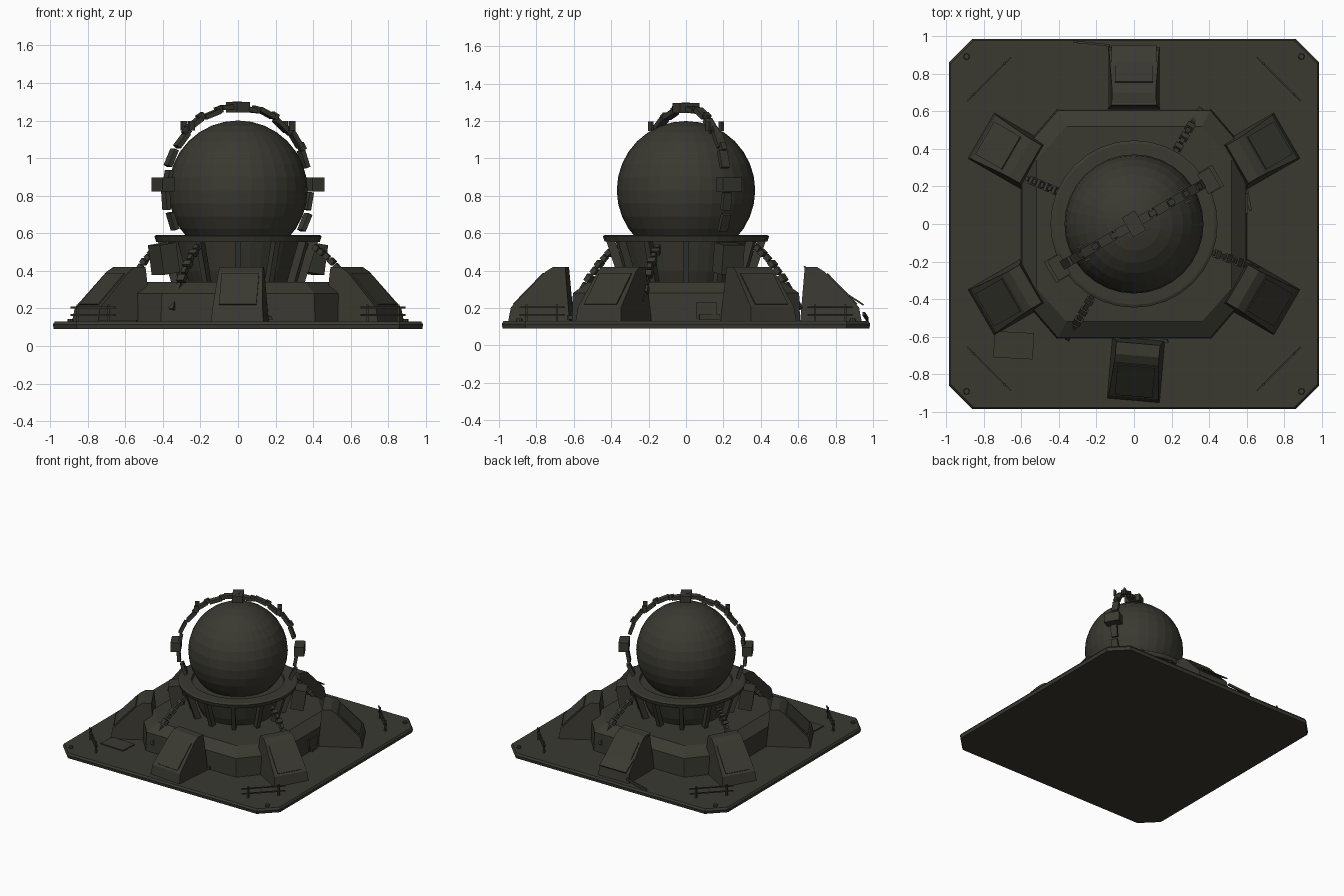
import bpy, bmesh
from math import radians, sin, cos, pi, atan2
from mathutils import Vector, Matrix

cube = bpy.data.objects.get("Cube")
if cube:
    bpy.data.objects.remove(cube, do_unlink=True)

paint = bpy.data.materials.new("dark olive metal")
paint.use_nodes = True
COLOUR = (0.042, 0.041, 0.031, 1)
paint.diffuse_color = COLOUR
bsdf = next(n for n in paint.node_tree.nodes if n.type == 'BSDF_PRINCIPLED')
bsdf.inputs["Base Color"].default_value = COLOUR


def finish(name, bm, matrix=Matrix()):
    bmesh.ops.recalc_face_normals(bm, faces=bm.faces)
    mesh = bpy.data.meshes.new(name)
    bm.to_mesh(mesh)
    bm.free()
    mesh.materials.append(paint)
    obj = bpy.data.objects.new(name, mesh)
    obj.matrix_world = matrix
    bpy.context.collection.objects.link(obj)
    return obj


def loft(name, rings, matrix=Matrix(), closed=False):
    """Skin a list of equal-length point rings; caps the ends or joins them."""
    bm = bmesh.new()
    rows = [[bm.verts.new(p) for p in ring] for ring in rings]
    n = len(rows[0])
    pairs = list(zip(rows, rows[1:])) + ([(rows[-1], rows[0])] if closed else [])
    for a, b in pairs:
        for i in range(n):
            j = (i + 1) % n
            bm.faces.new((a[i], a[j], b[j], b[i]))
    if not closed:
        bm.faces.new(rows[0][::-1])
        bm.faces.new(rows[-1])
    return finish(name, bm, matrix)


def box(name, size, matrix):
    bm = bmesh.new()
    bmesh.ops.create_cube(bm, size=1)
    bmesh.ops.scale(bm, vec=size, verts=bm.verts)
    return finish(name, bm, matrix)


def beam(name, a, b, width, depth):
    a, b = Vector(a), Vector(b)
    rot = (b - a).to_track_quat('Z', 'Y').to_matrix().to_4x4()
    return box(name, (width, depth, (b - a).length), Matrix.Translation((a + b) / 2) @ rot)


def turn(degrees):
    return Matrix.Rotation(radians(degrees), 4, 'Z')


def circle(r, z, n=32):
    return [(r * cos(2 * pi * i / n), r * sin(2 * pi * i / n), z) for i in range(n)]


def octagon(x, y, cx, cy, z):
    return [(x, -y + cy, z), (x, y - cy, z), (x - cx, y, z), (-x + cx, y, z),
            (-x, y - cy, z), (-x, -y + cy, z), (-x + cx, -y, z), (x - cx, -y, z)]


# Ground slab with clipped corners
loft("base_slab", [octagon(0.98, 0.98, 0.125, 0.125, 0.09),
                   octagon(0.985, 0.985, 0.125, 0.125, 0.115),
                   octagon(0.975, 0.975, 0.12, 0.12, 0.13)])

# Stepped plinth
loft("plinth", [octagon(0.60, 0.61, 0.19, 0.22, 0.125),
                octagon(0.595, 0.605, 0.19, 0.22, 0.28),
                octagon(0.52, 0.52, 0.16, 0.18, 0.34)])
box("plinth_hatch", (0.015, 0.11, 0.09), Matrix.Translation((0.60, 0.11, 0.185)))

# Bowl, collar ring and slanted struts beneath the sphere
loft("bowl", [circle(0.27, 0.335), circle(0.30, 0.40), circle(0.345, 0.57)])
loft("collar_ring", [circle(0.34, 0.565), circle(0.435, 0.555), circle(0.445, 0.585),
                     circle(0.43, 0.592), circle(0.345, 0.592)], closed=True)
for k in range(12):
    m = turn(30 * k)
    beam("ring_strut", m @ Vector((0.33, 0, 0.335)), m @ Vector((0.405, 0, 0.565)), 0.03, 0.045)

# Sphere
bm = bmesh.new()
bmesh.ops.create_uvsphere(bm, u_segments=32, v_segments=16, radius=0.37)
finish("sphere", bm, Matrix.Translation((0, 0, 0.83)))

# Six wedge buttresses with a panel on each slope
profile = [(0.61, 0.125), (0.94, 0.125), (0.925, 0.205), (0.74, 0.395), (0.70, 0.42), (0.635, 0.42)]
for k in range(6):
    m = turn(30 + 60 * k)
    if k == 4:
        m = Matrix.Translation((0.01, 0, 0)) @ m @ Matrix.Translation((0.78, 0, 0)) @ turn(-5) @ Matrix.Translation((-0.78, 0, 0))
    sides = [[(r, s * (0.14 - 0.08 * (z - 0.125)), z) for r, z in profile] for s in (-1, 1)]
    loft("buttress", sides, m)
    slope = Matrix.Translation((0.834, 0, 0.302)) @ Matrix.Rotation(atan2(0.19, 0.185), 4, 'Y')
    box("buttress_panel", (0.23, 0.2, 0.009), m @ slope)
box("loose_panel", (0.38, 0.24, 0.009),
    Matrix.Translation((0, 0.79, 0.32)) @ Matrix.Rotation(radians(-33), 4, 'X') @ turn(90))

# Segmented arch over the sphere
arch = Matrix.Translation((0, 0, 0.83)) @ turn(30)


def on_arch(deg, r):
    a = radians(deg)
    return arch @ Vector((r * cos(a), 0, r * sin(a)))


for i in range(16):
    start = -30 + 15 * i
    if start == 0:
        continue
    r = 0.435 if i % 2 else 0.445
    beam("arch_link", on_arch(start + 1, r), on_arch(start + 13.5, r + 0.005), 0.05, 0.026)
    if 30 <= start <= 135:
        beam("arch_joint", on_arch(start - 2, r + 0.008), on_arch(start + 3, r + 0.008), 0.03, 0.035)
box("arch_crown", (0.08, 0.12, 0.055), arch @ Matrix.Translation((0, 0, 0.44)))
for s in (-1, 1):
    box("arch_side_box", (0.075, 0.12, 0.075), arch @ Matrix.Translation((0.46 * s, 0, 0.03)))
    box("arch_foot_box", (0.10, 0.13, 0.16),
        arch @ Matrix.Translation((0.455 * s, 0, -0.365)) @ Matrix.Rotation(0.15 * s, 4, 'Y'))
    for side in (-1, 1):
        fin = on_arch(90 + 42 * s, 0.46) + turn(30) @ Vector((0, 0.04 * side, 0))
        box("arch_fin", (0.035, 0.012, 0.05), Matrix.Translation(fin) @ turn(30))

# Chunky chains hanging from the collar to the slab
for angle, end, low in ((60, 0.71, 0.18), (240, 0.71, 0.18), (157, 0.62, 0.33), (-20, 0.70, 0.22)):
    m = turn(angle)
    for i in range(9):
        t, u = i / 9, (i + 0.75) / 9
        p, q = [m @ Vector((0.43 + (end - 0.43) * v, 0, 0.53 + (low - 0.53) * v + 0.04 * sin(pi * v)))
                for v in (t, u)]
        w = 0.045 if i % 2 else 0.025
        beam("chain_link", p, q, w, 0.03)

# Corner railings and bolts
for k in range(4):
    m = turn(45 + 90 * k)
    ends = [m @ Vector((1.09, 0.165 * s, 0)) for s in (-1, 1)]
    for h in (0.165, 0.205):
        up = Vector((0, 0, h))
        beam("rail_bar", ends[0] + up, ends[1] + up, 0.009, 0.009)
    for t in (0.15, 0.85):
        foot = ends[0].lerp(ends[1], t)
        beam("rail_post", foot + Vector((0, 0, 0.125)), foot + Vector((0, 0, 0.22)), 0.012, 0.012)
    loft("corner_bolt", [circle(0.018, 0.125, 8), circle(0.015, 0.145, 8)],
         Matrix.Translation(m @ Vector((1.26, 0.0, 0))))

# Floor hatch and scattered debris
box("floor_hatch", (0.21, 0.14, 0.009), Matrix.Translation((-0.64, -0.645, 0.134)) @ turn(-3))
beam("debris_rod", (0.07, -0.645, 0.14), (0.18, -0.62, 0.15), 0.02, 0.02)
beam("debris_bar", (-0.32, 0.97, 0.14), (-0.13, 0.95, 0.17), 0.012, 0.02)
beam("debris_strip", (0.60, 0.18, 0.15), (0.62, 0.07, 0.15), 0.015, 0.03)
